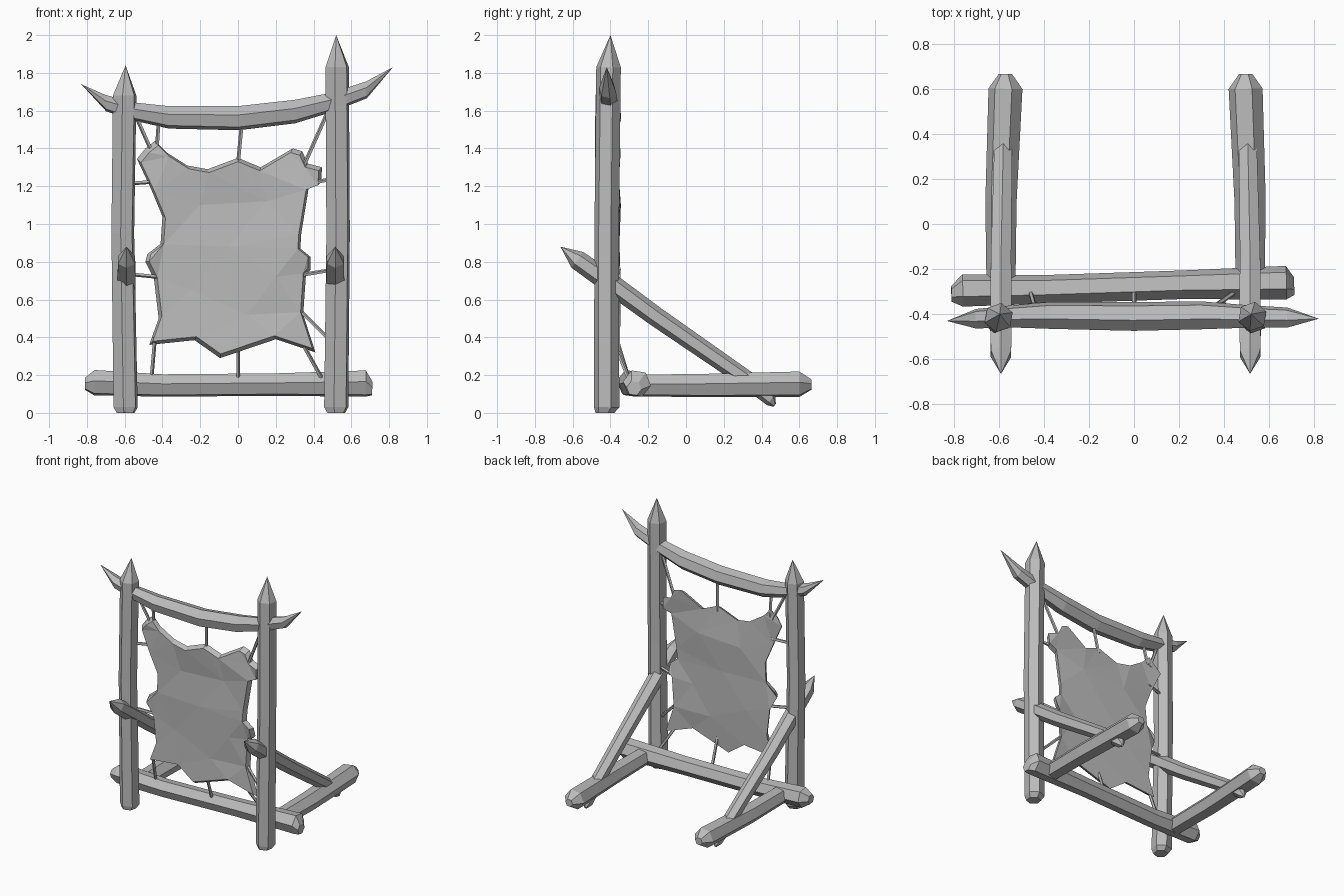
import bpy, bmesh, math, random
from mathutils import Vector
from mathutils.geometry import delaunay_2d_cdt

random.seed(4)
cube = bpy.data.objects.get("Cube")
if cube:
    bpy.data.objects.remove(cube, do_unlink=True)

mat = bpy.data.materials.new("plain_grey")
mat.use_nodes = True
grey = (0.5, 0.5, 0.5, 1)
mat.diffuse_color = grey
mat.node_tree.nodes["Principled BSDF"].inputs["Base Color"].default_value = grey


def finish(name, bm):
    bmesh.ops.remove_doubles(bm, verts=bm.verts, dist=0.0005)
    bmesh.ops.recalc_face_normals(bm, faces=bm.faces)
    mesh = bpy.data.meshes.new(name)
    bm.to_mesh(mesh)
    bm.free()
    mesh.materials.append(mat)
    obj = bpy.data.objects.new(name, mesh)
    bpy.context.collection.objects.link(obj)
    return obj


def beam(name, stations, up, sides=6, phase=0, flat=1.0):
    """Hewn timber: rings of (x, y, z, radius) along a path; radius 0 is a point."""
    bm = bmesh.new()
    points = [Vector(s[:3]) for s in stations]
    along = (points[-1] - points[0]).normalized()
    side = along.cross(Vector(up)).normalized()
    rise = side.cross(along)
    rings = []
    for p, s in zip(points, stations):
        ring = []
        for k in range(sides):
            a = math.radians(phase) + math.tau * k / sides
            ring.append(bm.verts.new(p + s[3] * (side * math.cos(a) + rise * math.sin(a) * flat)))
        rings.append(ring)
    for low, high in zip(rings, rings[1:]):
        for k in range(sides):
            n = (k + 1) % sides
            bm.faces.new((low[k], low[n], high[n], high[k]))
    bm.faces.new(rings[0])
    bm.faces.new(rings[-1])
    return finish(name, bm)


UP, BACK = (0, 0, 1), (0, 1, 0)

# Upright posts with pointed tops
beam("right_post", [(-0.595, -0.43, 0, 0.05), (-0.595, -0.42, 0.03, 0.068),
                    (-0.61, -0.42, 0.95, 0.064), (-0.6, -0.415, 1.68, 0.066),
                    (-0.595, -0.4, 1.84, 0)], BACK, phase=40)
beam("left_post", [(0.52, -0.43, 0, 0.05), (0.52, -0.42, 0.03, 0.068),
                   (0.53, -0.42, 0.95, 0.066), (0.525, -0.41, 1.83, 0.066),
                   (0.52, -0.4, 2, 0)], BACK, phase=40)

# Sagging top rail with horn-like ends
beam("top_rail", [(-0.83, -0.43, 1.74, 0), (-0.7, -0.42, 1.64, 0.045),
                  (-0.55, -0.41, 1.595, 0.05), (-0.37, -0.405, 1.565, 0.062),
                  (0, -0.41, 1.56, 0.066), (0.3, -0.405, 1.595, 0.064),
                  (0.5, -0.41, 1.645, 0.052), (0.68, -0.415, 1.71, 0.046),
                  (0.82, -0.42, 1.83, 0)], UP, phase=15)

# Bottom rail with blunt ends
beam("bottom_rail", [(-0.81, -0.31, 0.155, 0.035), (-0.76, -0.295, 0.16, 0.072),
                     (-0.4, -0.29, 0.145, 0.064), (0.2, -0.27, 0.15, 0.064),
                     (0.675, -0.26, 0.155, 0.075), (0.71, -0.275, 0.13, 0.04)],
     UP, phase=8)

# Feet running backwards and slanted braces through the posts
for side, x, lean in (("right", -0.59, 0.02), ("left", 0.515, -0.02)):
    beam(side + "_foot", [(x, -0.27, 0.145, 0.065), (x, 0.1, 0.145, 0.07),
                          (x + lean, 0.6, 0.152, 0.076), (x + lean, 0.665, 0.15, 0.03)],
         UP, phase=8, flat=0.95)
    beam(side + "_brace", [(x, -0.665, 0.88, 0), (x, -0.575, 0.81, 0.052),
                           (x, -0.44, 0.715, 0.055), (x, -0.16, 0.51, 0.052),
                           (x + lean / 2, 0.34, 0.165, 0.046),
                           (x + lean, 0.45, 0.07, 0.036), (x + lean, 0.47, 0.04, 0.01)],
         UP, phase=30)

# Stretched hide: ragged outline, crumpled facets and a bevelled rim
outline = [(-.44, 1.44), (-.38, 1.38), (-.27, 1.31), (-.16, 1.29), (0, 1.35), (.12, 1.3),
           (.29, 1.4), (.34, 1.385), (.37, 1.32), (.445, 1.3), (.44, 1.22), (.375, 1.195),
           (.335, .95), (.33, .87), (.385, .825), (.385, .76), (.36, .735), (.345, .52),
           (.41, .32), (.2, .39), (-.095, .29), (-.23, .385), (-.47, .36), (-.42, .5),
           (-.445, .71), (-.49, .8), (-.48, .84), (-.41, .895), (-.4, 1.04),
           (-.46, 1.185), (-.535, 1.345), (-.49, 1.4)]
inner = [(-.2, 1.1), (.15, 1.12), (-.05, .88), (.2, .72), (-.25, .65), (.05, .52)]
count = len(outline)
flat_points = [Vector(p) for p in outline + inner]
edges = [(i, (i + 1) % count) for i in range(count)]
coords, _, tris, *_ = delaunay_2d_cdt(flat_points, edges, [], 1, 0.0001)
bm = bmesh.new()
front, back = [], []
for i, p in enumerate(coords):
    y = -0.375 + random.uniform(-0.014, 0.014)
    inset = 0.96 if i < count else 1
    front.append(bm.verts.new((p.x * inset, y - 0.018, 0.85 + (p.y - 0.85) * inset)))
    back.append(bm.verts.new((p.x, y + 0.018, p.y)))
for t in tris:
    bm.faces.new([front[i] for i in t])
    bm.faces.new([back[i] for i in reversed(t)])
for a, b in edges:
    bm.faces.new((front[a], front[b], back[b], back[a]))
finish("hide", bm)

# Lashings from the hide to the frame: hide end, frame end, frame depth
ties = [(-.45, 1.37, -.53, 1.55, -.4), (-.43, 1.38, -.42, 1.53, -.4), (0, 1.31, .02, 1.52, -.4),
        (.35, 1.31, .47, 1.58, -.4), (-.44, 1.225, -.57, 1.215, -.4),
        (.37, 1.21, .5, 1.24, -.4), (-.42, .72, -.57, .735, -.4), (.34, .73, .5, .757, -.4),
        (.34, .53, .49, .38, -.4), (-.44, .4, -.46, .17, -.3), (0, .38, 0, .17, -.3),
        (.35, .35, .45, .17, -.3)]
for n, (x, z, fx, fz, fy) in enumerate(ties):
    beam("lashing_%d" % (n + 1), [(x, -0.37, z, 0.011), (fx, fy, fz, 0.011)], BACK, sides=5)
